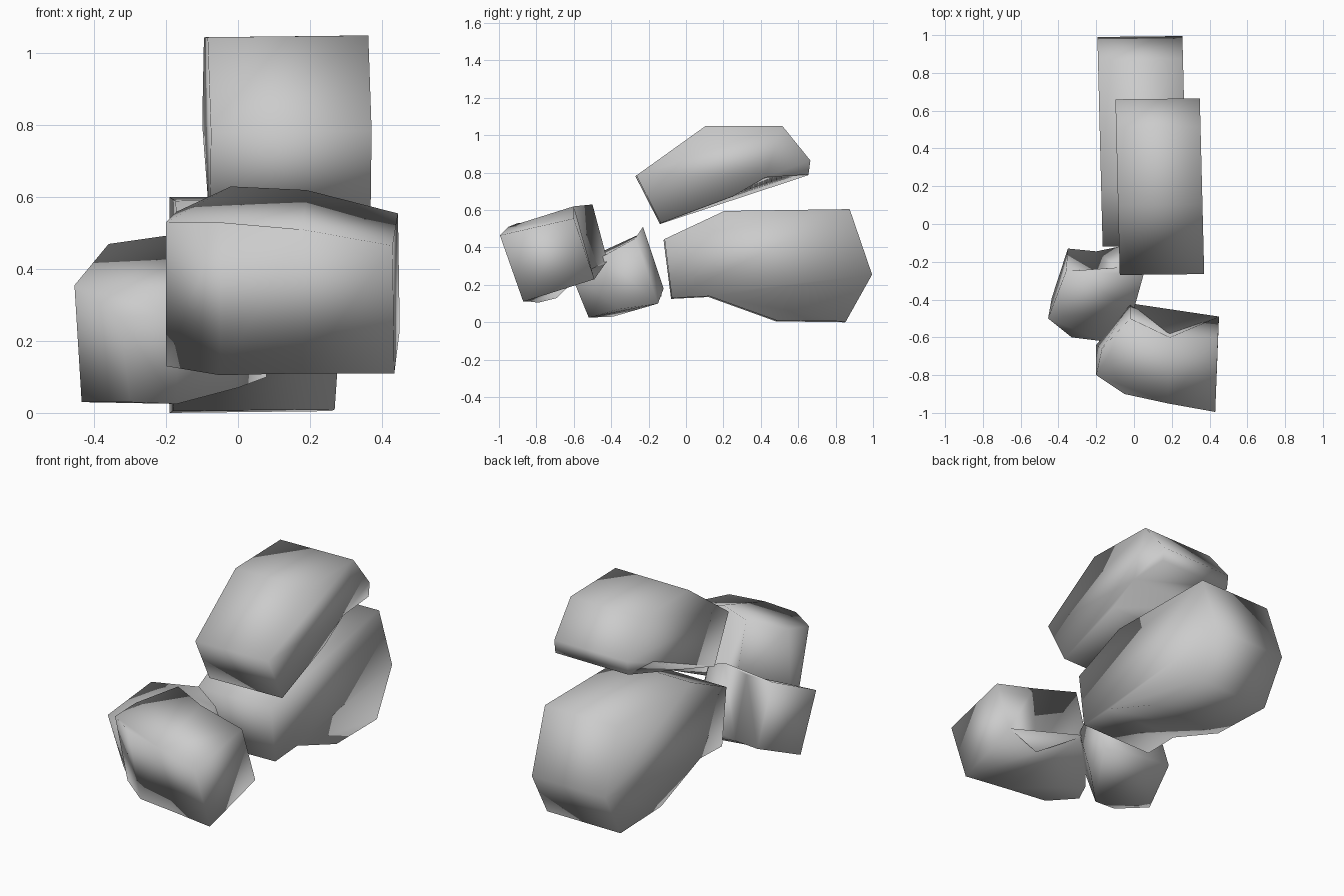
import bpy, bmesh
from mathutils import Vector

cube = bpy.data.objects.get("Cube")
if cube:
    bpy.data.objects.remove(cube, do_unlink=True)

grey = bpy.data.materials.new("plain_grey")
grey.use_nodes = True
grey.diffuse_color = (0.6, 0.6, 0.6, 1)
grey.node_tree.nodes["Principled BSDF"].inputs["Base Color"].default_value = (0.6, 0.6, 0.6, 1)


def loft(name, start, end):
    """Join two matching outlines with sides and close both ends."""
    bm = bmesh.new()
    a = [bm.verts.new(p) for p in start]
    b = [bm.verts.new(p) for p in end]
    n = len(a)
    for i in range(n):
        j = (i + 1) % n
        bm.faces.new((a[i], a[j], b[j], b[i]))
    caps = [bm.faces.new(a), bm.faces.new(b[::-1])]
    bmesh.ops.triangulate(bm, faces=caps, ngon_method='EAR_CLIP')
    bmesh.ops.recalc_face_normals(bm, faces=bm.faces)
    mesh = bpy.data.meshes.new(name)
    bm.to_mesh(mesh)
    bm.free()
    mesh.materials.append(grey)
    mesh.shade_smooth()
    obj = bpy.data.objects.new(name, mesh)
    bpy.context.collection.objects.link(obj)
    return obj


def slab(name, profile, x0, width):
    """Side profile extruded across x, turned very slightly."""
    left = [Vector((x0 - 0.025 * y, y, z)) for y, z in profile]
    loft(name, left, [p + Vector((width, 0.005, 0.005)) for p in left])


# Two long blocks, one above the other
slab("upper_block", [(-0.27, 0.78), (0.10, 1.045), (0.51, 1.045), (0.66, 0.86),
                     (0.65, 0.785), (0.42, 0.77), (0.25, 0.67), (-0.14, 0.525)],
     -0.082, 0.447)
slab("lower_block", [(-0.12, 0.44), (0.20, 0.59), (0.87, 0.60), (0.99, 0.25),
                     (0.85, 0.0), (0.48, 0.005), (0.12, 0.135), (-0.08, 0.125)],
     -0.169, 0.45)

# Notched front block, leaning back toward its base
loft("front_block",
     [(0.43, -0.995, 0.465), (0.18, -0.95, 0.51), (-0.05, -0.90, 0.53), (-0.20, -0.80, 0.53),
      (-0.17, -0.66, 0.56), (-0.02, -0.50, 0.63), (0.19, -0.60, 0.62), (0.445, -0.60, 0.555)],
     [(0.435, -0.87, 0.11), (0.18, -0.83, 0.11), (-0.05, -0.79, 0.105), (-0.20, -0.69, 0.13),
      (-0.20, -0.64, 0.18), (-0.02, -0.42, 0.33), (0.19, -0.58, 0.22), (0.45, -0.49, 0.23)])

# Side block tucked behind the front block
loft("side_block",
     [(-0.455, -0.50, 0.355), (-0.33, -0.60, 0.265), (-0.17, -0.62, 0.27), (0.00, -0.45, 0.35),
      (0.05, -0.27, 0.45), (-0.08, -0.23, 0.51), (-0.20, -0.25, 0.47), (-0.36, -0.25, 0.47)],
     [(-0.435, -0.39, 0.03), (-0.30, -0.52, 0.03), (-0.17, -0.52, 0.025), (0.00, -0.36, 0.07),
      (0.08, -0.15, 0.10), (-0.08, -0.12, 0.18), (-0.20, -0.145, 0.14), (-0.35, -0.13, 0.14)])
